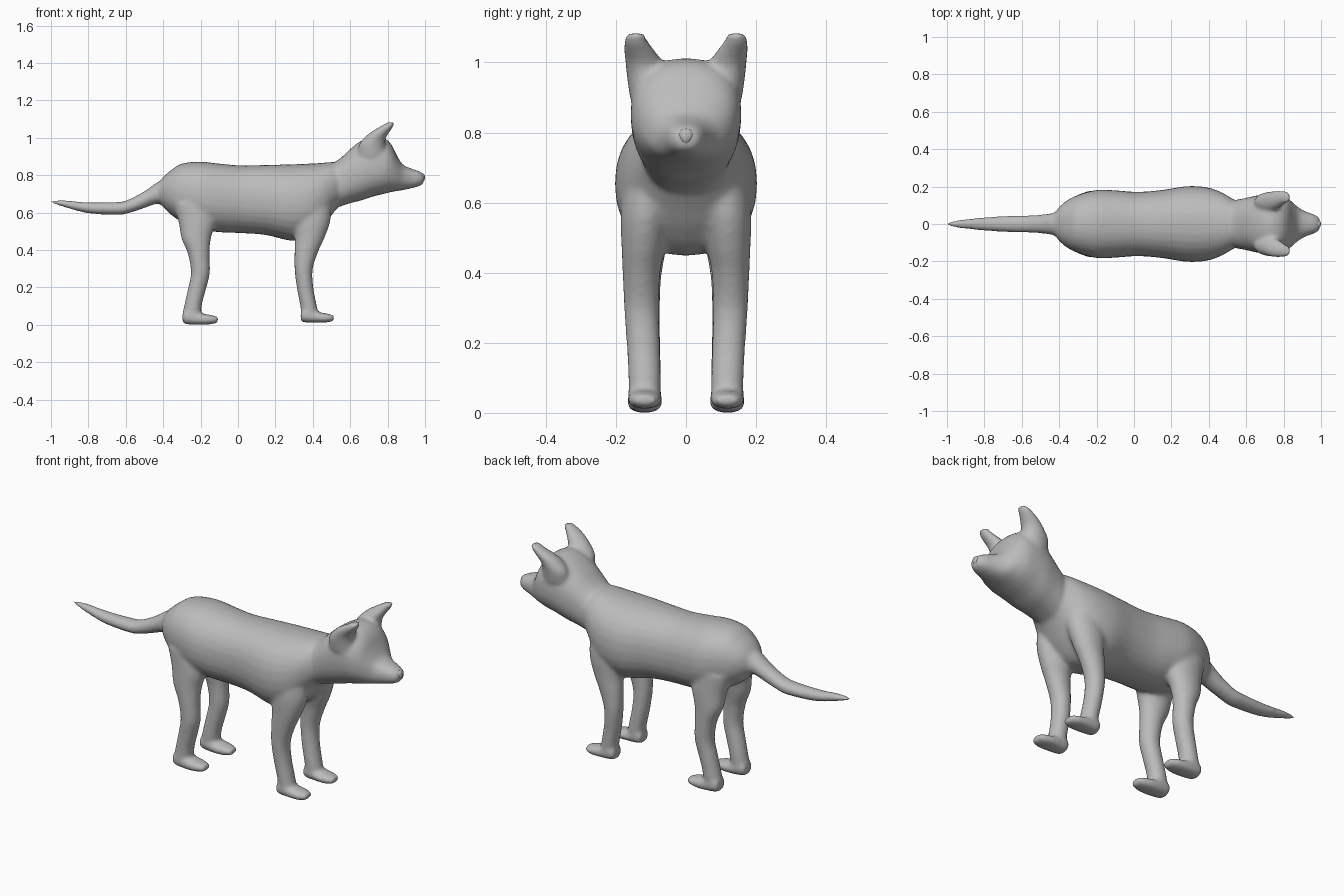
import bpy, bmesh, math

SIDES = 28
STEPS = 4

fur = bpy.data.materials.new("grey_fur")
fur.diffuse_color = (0.5, 0.5, 0.5, 1)


def spline(p0, p1, p2, p3, t):
    """Catmull-Rom blend of four sections."""
    return [0.5 * (2 * b + (c - a) * t + (2 * a - 5 * b + 4 * c - d) * t * t
                   + (3 * b - a - 3 * c + d) * t ** 3)
            for a, b, c, d in zip(p0, p1, p2, p3)]


def loft(bm, axis, sections, power=1.0):
    """Closed tube; each section is (position, low, high, centre y, half width)."""
    s = [sections[0]] + sections + [sections[-1]]
    dense = [spline(*s[i:i + 4], k / STEPS)
             for i in range(len(sections) - 1) for k in range(STEPS)]
    dense.append(sections[-1])
    rings = []
    for pos, low, high, cy, hw in dense:
        ring = []
        for i in range(SIDES):
            a = 2 * math.pi * i / SIDES
            c, sn = math.cos(a), math.sin(a)
            y = cy + hw * math.copysign(abs(c) ** power, c)
            h = (low + high) / 2 + (high - low) / 2 * math.copysign(abs(sn) ** power, sn)
            ring.append(bm.verts.new((pos, y, h) if axis == 'X' else (h, y, pos)))
        rings.append(ring)
    faces = [bm.faces.new(rings[0]), bm.faces.new(rings[-1][::-1])]
    for r, q in zip(rings, rings[1:]):
        for i in range(SIDES):
            j = (i + 1) % SIDES
            faces.append(bm.faces.new((r[i], q[i], q[j], r[j])))
    bmesh.ops.recalc_face_normals(bm, faces=faces)


def finish(bm, name):
    mesh = bpy.data.meshes.new(name)
    bm.to_mesh(mesh)
    bm.free()
    mesh.materials.append(fur)
    mesh.polygons.foreach_set("use_smooth", [True] * len(mesh.polygons))
    ob = bpy.data.objects.new(name, mesh)
    bpy.context.collection.objects.link(ob)
    return ob


skin = bmesh.new()

# torso, rump to chest
loft(skin, 'X', [
    (-0.43, 0.66, 0.75, 0, 0.05), (-0.40, 0.63, 0.79, 0, 0.09),
    (-0.36, 0.59, 0.825, 0, 0.125), (-0.30, 0.55, 0.862, 0, 0.155),
    (-0.20, 0.51, 0.872, 0, 0.182), (-0.10, 0.495, 0.862, 0, 0.18),
    (0.02, 0.49, 0.852, 0, 0.172), (0.15, 0.48, 0.855, 0, 0.182),
    (0.28, 0.45, 0.858, 0, 0.202), (0.38, 0.46, 0.862, 0, 0.198),
    (0.45, 0.52, 0.866, 0, 0.178), (0.50, 0.585, 0.87, 0, 0.152),
    (0.55, 0.65, 0.86, 0, 0.12)], 0.9)

# neck, head and muzzle
loft(skin, 'X', [
    (0.46, 0.60, 0.84, 0, 0.11), (0.54, 0.63, 0.885, 0, 0.128),
    (0.60, 0.65, 0.94, 0, 0.14), (0.66, 0.665, 0.985, 0, 0.153),
    (0.72, 0.685, 1.012, 0, 0.158), (0.78, 0.70, 1.0, 0, 0.155),
    (0.82, 0.71, 0.965, 0, 0.138), (0.85, 0.715, 0.905, 0, 0.115),
    (0.88, 0.72, 0.858, 0, 0.088), (0.92, 0.728, 0.838, 0, 0.066),
    (0.96, 0.738, 0.825, 0, 0.052), (0.985, 0.75, 0.812, 0, 0.038),
    (0.995, 0.765, 0.80, 0, 0.022)], 0.85)

# tail
loft(skin, 'X', [
    (-1.0, 0.652, 0.662, 0, 0.008), (-0.94, 0.632, 0.667, 0, 0.021),
    (-0.80, 0.596, 0.655, 0, 0.036), (-0.64, 0.588, 0.657, 0, 0.045),
    (-0.58, 0.598, 0.672, 0, 0.046), (-0.50, 0.624, 0.715, 0, 0.05),
    (-0.44, 0.645, 0.757, 0, 0.058), (-0.36, 0.65, 0.80, 0, 0.08)])

for side in (-1, 1):
    def limb(axis, rows, power=1.0):
        loft(skin, axis, [(p, a, b, side * y, w) for p, a, b, y, w in rows], power)

    # front leg and paw
    limb('Z', [
        (0.025, 0.345, 0.43, 0.118, 0.042), (0.06, 0.337, 0.428, 0.118, 0.046),
        (0.10, 0.333, 0.422, 0.118, 0.047), (0.20, 0.314, 0.403, 0.122, 0.048),
        (0.30, 0.302, 0.40, 0.127, 0.05), (0.40, 0.302, 0.433, 0.127, 0.054),
        (0.47, 0.304, 0.465, 0.122, 0.062), (0.56, 0.29, 0.495, 0.115, 0.072),
        (0.66, 0.29, 0.50, 0.10, 0.08)])
    limb('X', [
        (0.335, 0.02, 0.075, 0.118, 0.036), (0.36, 0.012, 0.09, 0.118, 0.046),
        (0.43, 0.012, 0.068, 0.118, 0.049), (0.48, 0.013, 0.06, 0.118, 0.045),
        (0.513, 0.022, 0.05, 0.118, 0.03)], 0.85)

    # hind leg and paw
    limb('Z', [
        (0.02, -0.29, -0.20, 0.118, 0.042), (0.06, -0.295, -0.198, 0.118, 0.046),
        (0.12, -0.284, -0.19, 0.118, 0.047), (0.20, -0.266, -0.168, 0.121, 0.048),
        (0.28, -0.252, -0.15, 0.124, 0.05), (0.38, -0.268, -0.152, 0.124, 0.053),
        (0.46, -0.302, -0.145, 0.118, 0.06), (0.55, -0.318, -0.12, 0.108, 0.068),
        (0.65, -0.35, -0.12, 0.095, 0.075)])
    limb('X', [
        (-0.297, 0.012, 0.065, 0.118, 0.036), (-0.27, 0.002, 0.085, 0.118, 0.046),
        (-0.20, 0.0, 0.062, 0.118, 0.05), (-0.145, 0.003, 0.053, 0.118, 0.045),
        (-0.107, 0.012, 0.042, 0.118, 0.03)], 0.85)

    # ear
    limb('Z', [
        (0.90, 0.64, 0.79, 0.11, 0.05), (0.96, 0.645, 0.785, 0.117, 0.052),
        (1.0, 0.675, 0.792, 0.121, 0.052), (1.03, 0.71, 0.81, 0.132, 0.046),
        (1.06, 0.76, 0.83, 0.143, 0.036), (1.083, 0.80, 0.838, 0.143, 0.026)])

# fuse everything into one continuous skin
body = finish(skin, "body_skin")
fuse = body.modifiers.new("fuse", 'REMESH')
fuse.mode = 'VOXEL'
fuse.voxel_size = 0.01
fuse.use_smooth_shade = True
soften = body.modifiers.new("soften", 'SMOOTH')
soften.factor = 0.5
soften.iterations = 8

# nose
bm = bmesh.new()
bmesh.ops.create_uvsphere(bm, u_segments=16, v_segments=10, radius=1)
for v in bm.verts:
    taper = 0.75 + 0.25 * v.co.z
    v.co = (0.984 + 0.016 * v.co.x, 0.028 * v.co.y * taper, 0.788 + 0.023 * v.co.z)
finish(bm, "nose")
